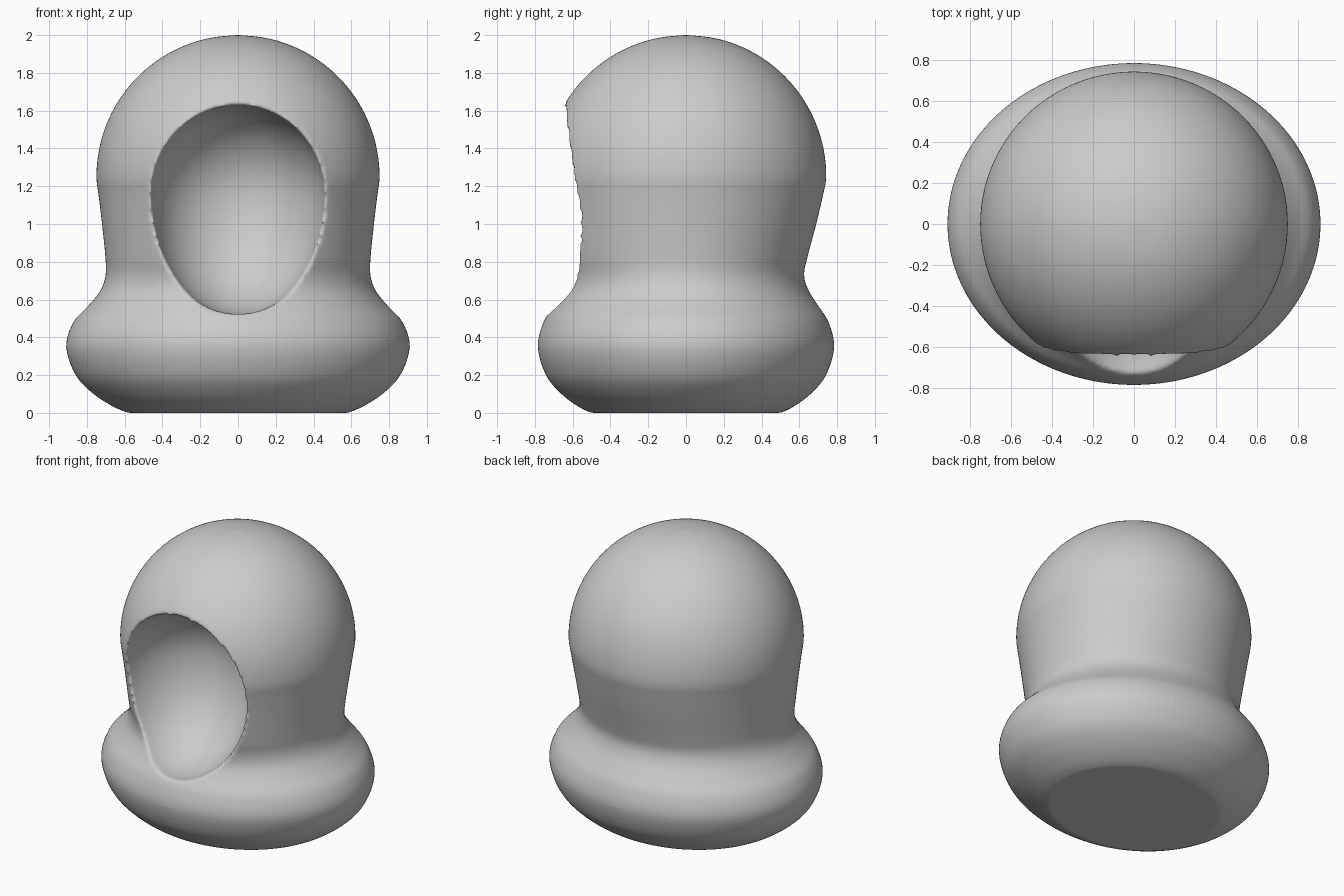
import bpy, bmesh, math

if "Cube" in bpy.data.objects:
    bpy.data.objects.remove(bpy.data.objects["Cube"])

# body profile: z, half width, front depth, back depth
ROWS = [
    (0.00, 0.58, 0.50, 0.50), (0.03, 0.655, 0.565, 0.565), (0.10, 0.765, 0.66, 0.66),
    (0.20, 0.86, 0.742, 0.742), (0.35, 0.91, 0.785, 0.785), (0.48, 0.872, 0.755, 0.755),
    (0.57, 0.79, 0.70, 0.698), (0.65, 0.727, 0.664, 0.648), (0.73, 0.701, 0.665, 0.625),
    (0.82, 0.702, 0.69, 0.642), (1.00, 0.72, 0.716, 0.69), (1.15, 0.738, 0.737, 0.725)]
# round head continuing the profile
for k in range(0, 10):
    t = math.radians(k * 9.8)
    c = math.cos(t)
    ROWS.append((1.25 + 0.75 * math.sin(t), 0.75 * c, 0.75 * c, 0.743 * c))


def spline(rows, steps):
    """Smooth curve through the profile rows."""
    out = []
    for i in range(len(rows) - 1):
        p = [rows[max(0, min(len(rows) - 1, i + j))] for j in (-1, 0, 1, 2)]
        for s in range(steps):
            t = s / steps
            out.append([0.5 * (2 * b + (c - a) * t + (2 * a - 5 * b + 4 * c - d) * t * t
                               + (3 * b - a - 3 * c + d) * t ** 3) for a, b, c, d in zip(*p)])
    return out + [list(rows[-1])]


def finish(bm, name):
    bmesh.ops.recalc_face_normals(bm, faces=bm.faces)
    me = bpy.data.meshes.new(name)
    bm.to_mesh(me)
    bm.free()
    ob = bpy.data.objects.new(name, me)
    bpy.context.collection.objects.link(ob)
    return ob


# hooded body lofted from ellipses
N = 96
bm = bmesh.new()
rings = []
for z, w, f, b in spline(ROWS, 4):
    ring = []
    for i in range(N):
        a = 2 * math.pi * i / N
        s = math.sin(a)
        ring.append(bm.verts.new((w * math.cos(a), s * (b if s > 0 else f), z)))
    rings.append(ring)
for lo, hi in zip(rings, rings[1:]):
    for i in range(N):
        j = (i + 1) % N
        bm.faces.new((lo[i], lo[j], hi[j], hi[i]))
bm.faces.new(rings[0][::-1])
top = bm.verts.new((0, 0, 2.0))
for i in range(N):
    bm.faces.new((rings[-1][i], rings[-1][(i + 1) % N], top))
body = finish(bm, "hooded_body")

# egg-shaped cutter for the face opening
bm = bmesh.new()
bmesh.ops.create_uvsphere(bm, u_segments=64, v_segments=48, radius=1)
for v in bm.verts:
    x, y, z = v.co
    v.co = (0.467 * x, -0.66 + 0.52 * y, 1.14 + z * (0.49 if z > 0 else 0.62))
cutter = finish(bm, "face_opening_cutter")
cutter.hide_render = True
cutter.hide_set(True)

# carve, then soften the rim
cut = body.modifiers.new("carve", 'BOOLEAN')
cut.operation = 'DIFFERENCE'
cut.object = cutter
cut.solver = 'EXACT'
rm = body.modifiers.new("even_mesh", 'REMESH')
rm.mode = 'VOXEL'
rm.voxel_size = 0.014
rm.use_smooth_shade = True
sm = body.modifiers.new("soften", 'SMOOTH')
sm.factor = 0.5
sm.iterations = 5
for p in body.data.polygons:
    p.use_smooth = True
